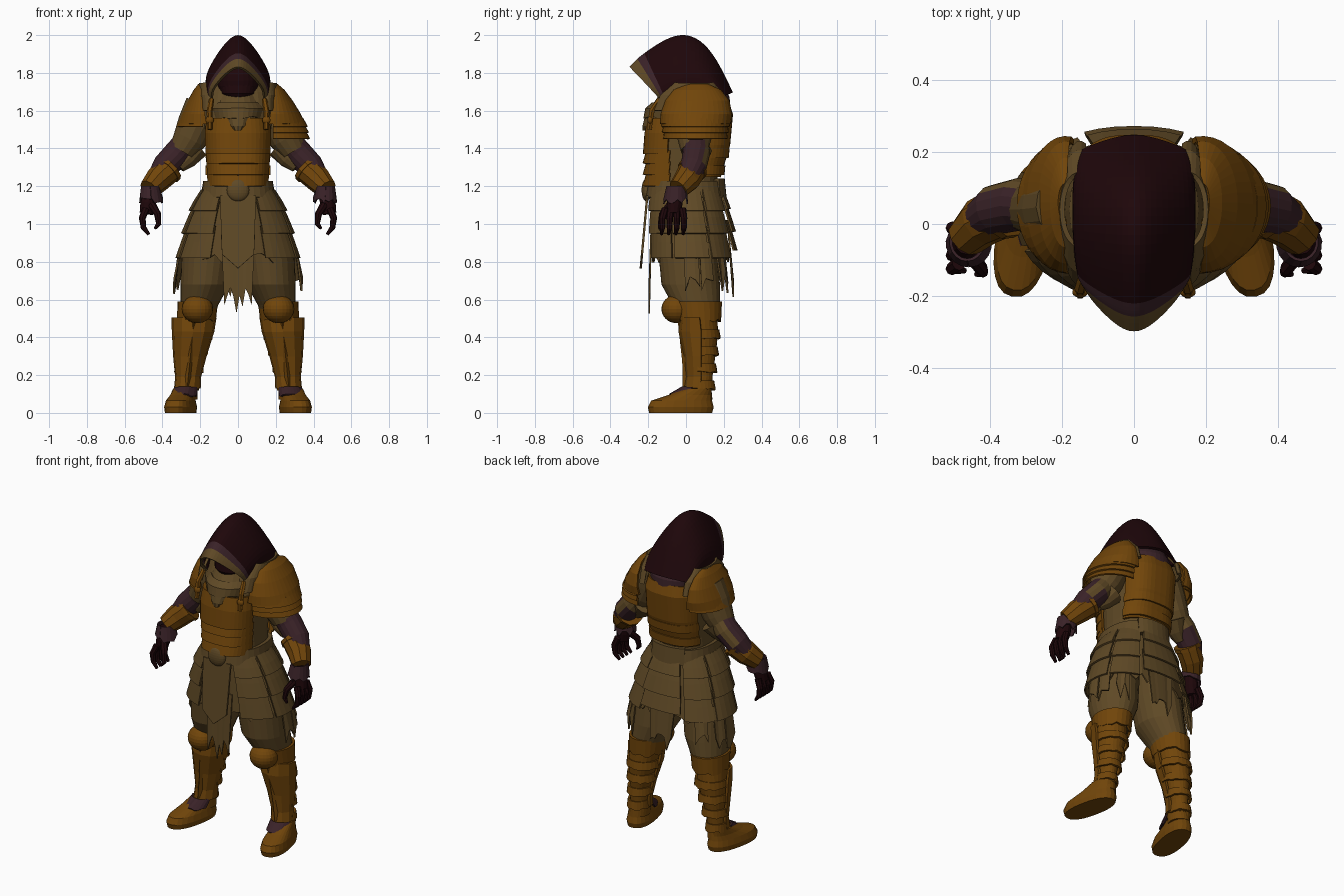
import bpy
import math
import random
from mathutils import Vector, Matrix

random.seed(4)
if "Cube" in bpy.data.objects:
    bpy.data.objects.remove(bpy.data.objects["Cube"], do_unlink=True)


def material(name, color):
    mat = bpy.data.materials.new(name)
    mat.use_nodes = True
    mat.diffuse_color = (*color, 1)
    mat.node_tree.nodes["Principled BSDF"].inputs["Base Color"].default_value = (*color, 1)
    return mat


BRONZE = material("bronze armour", (0.165, 0.06, 0.003))
KHAKI = material("khaki cloth", (0.115, 0.067, 0.019))
MAROON = material("dark maroon cloth", (0.013, 0.002, 0.003))
PLUM = material("plum wrapping", (0.042, 0.016, 0.021))
created = []


def build(name, verts, faces, mats, thick=0.0, subdiv=0):
    """Make an object from geometry, with optional thickness and smoothing."""
    mesh = bpy.data.meshes.new(name)
    mesh.from_pydata([tuple(v) for v in verts], [], faces)
    for mat in mats if isinstance(mats, list) else [mats]:
        mesh.materials.append(mat)
    mesh.update()
    obj = bpy.data.objects.new(name, mesh)
    bpy.context.collection.objects.link(obj)
    if subdiv:
        mod = obj.modifiers.new("smooth", 'SUBSURF')
        mod.levels = mod.render_levels = subdiv
    if thick:
        mod = obj.modifiers.new("thickness", 'SOLIDIFY')
        mod.thickness = thick
        mod.offset = 0
    created.append(obj)
    return obj


def skin(rows, closed):
    """Quads joining consecutive rows of equal length."""
    n = len(rows[0])
    faces = []
    for i in range(len(rows) - 1):
        for j in range(n if closed else n - 1):
            k = (j + 1) % n
            faces.append((i * n + j, i * n + k, (i + 1) * n + k, (i + 1) * n + j))
    return [v for row in rows for v in row], faces


def solid(name, rows, mat):
    """Closed skin with both ends capped."""
    verts, faces = skin(rows, True)
    n = len(rows[0])
    faces += [tuple(reversed(range(n))), tuple(range(len(verts) - n, len(verts)))]
    return build(name, verts, faces, mat)


def oval(ring, angles, power=1.0):
    """Points on a rounded oval; angle zero is the front, growing toward +x."""
    x, y, z, rx, ry = ring
    soft = lambda c: math.copysign(abs(c) ** power, c)
    return [Vector((x + rx * soft(math.sin(a)), y - ry * soft(math.cos(a)), z)) for a in angles]


def loft(name, rings, mat, n=24, power=1.0):
    """Closed body through level rings (x, y, z, rx, ry)."""
    return solid(name, [oval(r, [math.tau * j / n for j in range(n)], power) for r in rings], mat)


def shell(name, rings, start, end, mat, n=12, thick=0.012, power=1.0, jag=0.0):
    """Open curved plate between two angles in degrees; jag tears the lower edge."""
    angles = [math.radians(start + (end - start) * j / n) for j in range(n + 1)]
    rows = [oval(ring, angles, power) for ring in rings]
    for v in rows[-1]:
        v.z -= random.uniform(0, jag)
    return build(name, *skin(rows, False), mat, thick)


def tube(name, path, mat, n=12):
    """Round limb through points (x, y, z, radius)."""
    pts = [Vector(p[:3]) for p in path]
    rows = []
    for i, p in enumerate(pts):
        axis = (pts[min(i + 1, len(pts) - 1)] - pts[max(i - 1, 0)]).normalized()
        u = axis.cross(Vector((0, 1, 0.1))).normalized()
        w = axis.cross(u)
        rows.append([p + path[i][3] * (u * math.cos(t) + w * math.sin(t))
                     for t in [math.tau * j / n for j in range(n)]])
    return solid(name, rows, mat)


def ball(name, center, size, mat):
    bands = [math.pi * (i + 0.3) / 12.6 for i in range(13)]
    x, y, z = center
    return loft(name, [(x, y, z - size[2] * math.cos(b), size[0] * math.sin(b),
                        size[1] * math.sin(b)) for b in bands], mat)


def skirt_ring(z, out=0.0):
    t = max(0, (1.17 - z) / 0.36)
    return (0, -0.005 + 0.035 * t, z, 0.18 + 0.15 * t ** 0.8 + out, 0.18 + 0.05 * t + out)


def skirt_panel(name, start, end, top, bottom, out, n=8, jag=0.0):
    rings = [skirt_ring(top, out * 0.5), skirt_ring((top + bottom) / 2, out * 0.8), skirt_ring(bottom, out)]
    return shell(name, rings, start, end, KHAKI, n, 0.01, 0.9, jag)


# Torso: cloth body under a breastplate and a back plate
loft("torso_cloth", [(0, 0, 1.15, .165, .16), (0, 0, 1.28, .155, .17), (0, .01, 1.45, .165, .19),
                     (0, .03, 1.6, .2, .18), (0, .04, 1.7, .18, .15), (0, .03, 1.76, .12, .1)],
     KHAKI, power=0.8)
shell("breastplate", [(0, 0, 1.56, .162, .192), (0, 0, 1.48, .172, .21), (0, 0, 1.37, .168, .218)],
      -72, 72, BRONZE, 18, 0.02, 0.7)
for i in range(3):
    z = 1.39 - 0.06 * i
    shell("belly_band", [(0, 0, z, .168 - .003 * i, .203), (0, 0, z - .07, .164 - .003 * i, .223)],
          -74, 74, BRONZE, 18, 0.014, 0.7)
shell("back_plate", [(0, .02, 1.64, .16, .2), (0, .02, 1.58, .175, .22), (0, .02, 1.42, .172, .205),
                     (0, .01, 1.25, .165, .165)], 112, 248, BRONZE, 18, 0.018, 0.7)
for z in (1.4, 1.31):
    shell("back_band", [(0, .02, z, .17, .2 - (1.4 - z) * .25), (0, .015, z - .05, .17, .2 - (1.4 - z) * .25)],
          110, 250, BRONZE, 18, 0.022, 0.7)

# Neck cloth: soft cowl draped over the chest, with one loose fold
loft("neck_cowl", [(0, 0, 1.73, .09, .11), (0, -.005, 1.68, .12, .14), (0, -.01, 1.62, .138, .175),
                   (0, -.015, 1.56, .125, .205), (0, -.015, 1.52, .095, .215), (0, -.01, 1.495, .05, .22)], KHAKI)
shell("neck_fold", [(0, -.01, 1.64, .13, .165), (0, -.015, 1.61, .15, .195), (0, -.015, 1.57, .135, .205)],
      -95, 95, KHAKI, 18, 0.012, jag=0.015)
ball("shadowed_face", (0, -.06, 1.76), (.11, .1, .12), MAROON)
loft("face_veil", [(0, -.1, 1.66, .04, .04), (0, -.09, 1.69, .085, .07), (0, -.08, 1.76, .1, .075)], MAROON)


# Hood: arches swept from the front peak to the back hem
def hood_arch(top_y, top_z, low_y, low_z, width):
    half = [(1, 1), (1.1, .72), (.78, .42), (.36, .13)]
    row = []
    for side in (-1, 1):
        pts = [(side * f * width, top_y + (low_y - top_y) * t, top_z + (low_z - top_z) * t) for f, t in half]
        row += pts + [(0, top_y, top_z)] if side < 0 else pts[::-1]
    return row


arches = [hood_arch(*a) for a in (
    (-.302, 1.835, -.115, 1.645, .13), (-.255, 1.885, -.11, 1.645, .145), (-.235, 1.9, -.105, 1.648, .146),
    (-.14, 1.97, -.08, 1.66, .152),
    (-.03, 2.02, -.01, 1.68, .158), (.07, 1.99, .07, 1.69, .158), (.15, 1.89, .12, 1.69, .155),
    (.2, 1.79, .15, 1.69, .15), (.245, 1.695, .18, 1.67, .14))]
hood = build("hood", *skin(arches, False), [MAROON, KHAKI, PLUM], 0.014, 2)
for poly in hood.data.polygons:
    band = poly.index // 8
    poly.material_index = (1, 2)[band] if band < 2 else 0
shell("hood_hem", [(0, .04, 1.74, .14, .15), (0, .05, 1.67, .17, .175), (0, .045, 1.62, .16, .185)],
      115, 245, PLUM, 14, 0.012, jag=0.03)

# Belt and buckle
shell("belt", [(0, -.005, 1.225, .172, .185), (0, -.005, 1.14, .185, .2)], 0, 360, KHAKI, 32, 0.025, 0.85)
ball("belt_buckle", (0, -.21, 1.18), (.06, .025, .06), KHAKI)
shell("back_belt_pad", [(0, 0, 1.24, .17, .19), (0, 0, 1.14, .17, .2)], 145, 215, KHAKI, 8, 0.03, 0.85)

# Skirt: under layer, overlapping tiers, tabard and torn strips
skirt_panel("under_skirt", 0, 360, 1.17, 0.86, -.02, 48, 0.07)
for s in (-1, 1):
    for start, end in ((24, 66), (70, 112), (116, 154)):
        for top, bottom, out in ((.99, .82, .0), (1.12, .95, .016), (1.18, 1.07, .024)):
            skirt_panel("skirt_tier", s * start, s * end, top, bottom, out, 5)
    for start in (82, 100, 126):
        skirt_panel("torn_side_strip", s * start, s * (start + 16), .9, .75, -.01, 3, 0.12)
for top, bottom, out in ((1.02, .86, .02), (1.14, .96, .035), (1.18, 1.08, .037)):
    skirt_panel("back_tier", 158, 202, top, bottom, out, 6)
tabard = [(-.095, 1.15), (.095, 1.15), (.09, .98), (.085, .84), (0, .765), (-.085, .84), (-.09, .98)]
build("front_tabard", [(x, -.205 - (1.15 - z) * .09, z) for x, z in tabard],
      [tuple(range(len(tabard)))], KHAKI, 0.012)
for name, y, lean, low in (("front_torn_cloth", -.185, -.01, .59), ("back_torn_cloth", .225, .025, .63)):
    top = [Vector((-.09 + .02 * i, y, .95)) for i in range(10)]
    tips = [Vector((v.x * .8, y + lean, low + random.uniform(-.07, .09))) for v in top]
    build(name, *skin([top, tips], False), KHAKI, 0.008)

for s in (-1, 1):
    # Legs: baggy trousers, knee caps, greaves with straps, boots
    loft("trouser_leg", [(s * .215, .07, .5, .085, .09), (s * .205, .055, .57, .1, .125),
                         (s * .175, .025, .68, .13, .155), (s * .16, .01, .84, .14, .155),
                         (s * .1, 0, 1.12, .09, .14)], KHAKI)
    ball("knee_cap", (s * .215, -.05, .55), (.083, .08, .075), BRONZE)
    shell("knee_strap", [(s * .213, .06, .59, .1, .123), (s * .22, .07, .5, .095, .108)],
          0, 360, BRONZE, 24, 0.015, jag=0.02)
    loft("shin_guard", [(s * .268, .07, .12, .054, .066), (s * .265, .075, .2, .05, .066),
                        (s * .25, .08, .33, .07, .08), (s * .238, .08, .43, .085, .09),
                        (s * .23, .075, .51, .088, .09)], BRONZE)
    shell("greave_plate", [(s * .233, .065, .505, .113, .09), (s * .238, .072, .43, .106, .105),
                           (s * .255, .075, .3, .082, .08), (s * .264, .075, .19, .062, .07),
                           (s * .268, .07, .13, .064, .075)],
          -95, 95, BRONZE, 6, 0.014)
    shell("greave_ridge", [(s * .232, .06, .5, .05, .1), (s * .255, .07, .27, .036, .085),
                           (s * .268, .065, .14, .026, .078)], -60, 60, BRONZE, 2, 0.01)
    for i, z in enumerate((.15, .24, .33, .42)):
        shell("calf_strap", [(s * (.272 - .012 * i), .075, z + .02, .056 + .012 * i, .068 + .009 * i),
                             (s * (.272 - .012 * i), .075, z - .02, .06 + .012 * i, .076 + .009 * i)],
              80, 280, BRONZE, 14, 0.012, jag=0.012)
    loft("ankle", [(s * .275, .07, .07, .06, .07), (s * .27, .065, .14, .056, .068)], BRONZE)
    shell("ankle_wrap", [(s * .275, .055, .135, .06, .075), (s * .284, .02, .1, .064, .105)],
          -75, 75, PLUM, 10, 0.01, jag=0.015)
    boot = loft("boot", [(0, -.1, 0, .074, .17), (0, -.1, .03, .078, .178), (0, -.095, .065, .07, .164),
                         (0, -.05, .095, .06, .115), (0, -.005, .13, .056, .07)], BRONZE, power=0.85)
    boot.data.transform(Matrix.Translation((s * .284, .07, 0)) @ Matrix.Rotation(s * .2, 4, 'Z'))

    # Arms: cloth shoulder, wrapped elbow with khaki at the back, vambrace
    tube("upper_sleeve", [(s * .18, .05, 1.63, .1), (s * .22, .045, 1.53, .1), (s * .255, .045, 1.45, .09),
                          (s * .295, .045, 1.385, .072)], KHAKI, 16)
    elbow = tube("elbow_wrap", [(s * .265, .05, 1.44, .07), (s * .32, .055, 1.375, .073),
                                (s * .385, .04, 1.305, .07), (s * .43, .01, 1.24, .055)], [PLUM, KHAKI], 16)
    for poly in elbow.data.polygons:
        poly.material_index = int(poly.center.y > .095 and poly.center.z > 1.33)
    tube("hanging_sleeve", [(s * .23, .07, 1.4, .07), (s * .27, .05, 1.34, .05), (s * .31, .04, 1.3, .03)], KHAKI)
    tube("vambrace", [(s * .365, .035, 1.29, .074), (s * .425, .005, 1.235, .07), (s * .47, -.04, 1.185, .056)], BRONZE, 10)
    tube("vambrace_rim", [(s * .36, .038, 1.295, .079), (s * .375, .03, 1.28, .079)], BRONZE, 10)
    shell("torn_cuff", [(s * .465, -.05, 1.2, .045, .05), (s * .46, -.055, 1.14, .06, .062)],
          0, 360, PLUM, 18, 0.008, jag=0.035)

    # Hands: palm, curled fingers and thumb
    tube("palm", [(s * .465, -.05, 1.18, .035), (s * .475, -.06, 1.11, .042), (s * .485, -.065, 1.055, .036)], MAROON)
    for i in range(4):
        y = -.125 + .038 * i
        tube("finger", [(s * .488, y * .8 - .01, 1.08, .02), (s * .507, y, 1.03, .018),
                        (s * .5, y, .98, .015), (s * .472, y - .005, .945, .008)], MAROON, 8)
    tube("thumb", [(s * .455, -.085, 1.1, .022), (s * .425, -.125, 1.05, .019),
                   (s * .42, -.135, 1.0, .014), (s * .44, -.14, .975, .007)], MAROON, 8)

    # Shoulders: dome with lames, fuller on the left
    size = 1.0 if s > 0 else 0.76
    dome = [(s * .19, .06, 1.735, .015, .05), (s * .19, .06, 1.705, .05 * size, .12),
            (s * .19, .06, 1.65, .092 * size, .163), (s * .19, .055, 1.58, .135 * size, .182),
            (s * .185, .05, 1.53, .165 * size, .18)]
    shell("shoulder_dome", dome, s * -8, s * 188, BRONZE, 20, 0.016)
    for i in range(3 if s > 0 else 1):
        z = 1.56 - .032 * i
        shell("shoulder_lame", [(s * .185, .05, z, .155 * size + .006 * i, .172 - .006 * i),
                                (s * .185, .05, z - .045, .18 * size + .006 * i, .178 - .006 * i)],
              0, s * 180, BRONZE, 20, 0.01)
    shell("shoulder_collar", [(s * .15, .04, 1.745, .05, .1), (s * .15, .035, 1.68, .056, .165),
                              (s * .15, .03, 1.6, .05, .195)], s * -15, s * 195, KHAKI, 18, 0.014)
    tube("chest_strap", [(s * .14, -.14, 1.66, .014), (s * .15, -.18, 1.6, .016), (s * .15, -.195, 1.5, .014)], BRONZE, 6)
    ball("strap_buckle", (s * .15, -.19, 1.55), (.022, .015, .022), BRONZE)

# Consistent normals and smooth shading with sharp edges
for obj in bpy.context.view_layer.objects:
    obj.select_set(obj in created)
bpy.context.view_layer.objects.active = created[0]
bpy.ops.object.mode_set(mode='EDIT')
bpy.ops.mesh.select_all(action='SELECT')
bpy.ops.mesh.normals_make_consistent(inside=False)
bpy.ops.object.mode_set(mode='OBJECT')
bpy.ops.object.shade_smooth_by_angle(angle=math.radians(35))
